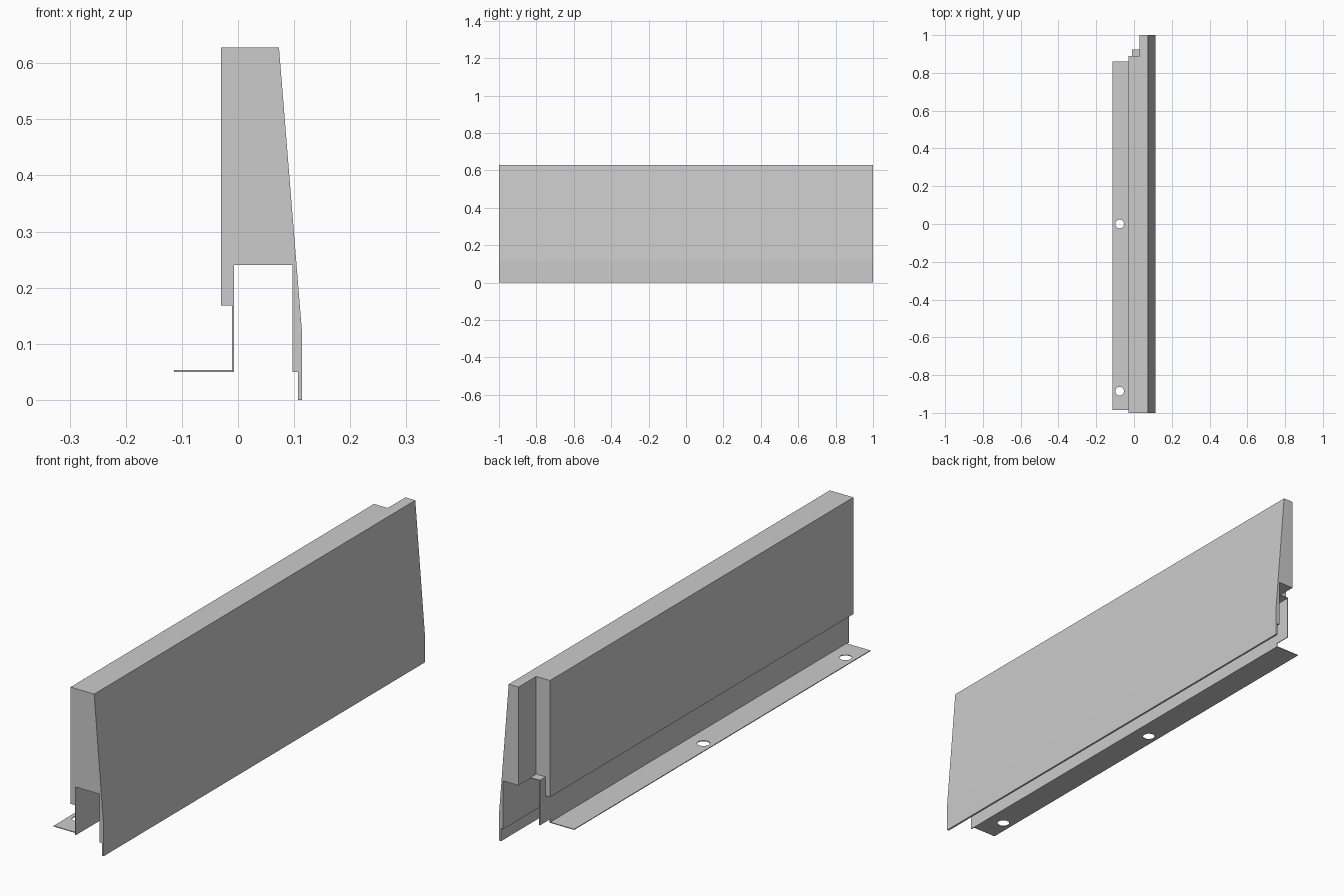
import bpy, bmesh
from mathutils import Matrix

if "Cube" in bpy.data.objects:
    bpy.data.objects.remove(bpy.data.objects["Cube"])


def make_object(name, bm):
    bmesh.ops.recalc_face_normals(bm, faces=bm.faces)
    mesh = bpy.data.meshes.new(name)
    bm.to_mesh(mesh)
    bm.free()
    obj = bpy.data.objects.new(name, mesh)
    bpy.context.collection.objects.link(obj)
    return obj


def extrude_profile(name, points, y0, y1):
    bm = bmesh.new()
    face = bm.faces.new([bm.verts.new((x, y0, z)) for x, z in points])
    ext = bmesh.ops.extrude_face_region(bm, geom=[face])["geom"]
    verts = [v for v in ext if isinstance(v, bmesh.types.BMVert)]
    bmesh.ops.translate(bm, verts=verts, vec=(0, y1 - y0, 0))
    return make_object(name, bm)


def box_cutter(x0, x1, y0, y1, z0, z1):
    return extrude_profile("cutter", [(x0, z0), (x1, z0), (x1, z1), (x0, z1)], y0, y1)


def hole_cutter(x, y, radius):
    bm = bmesh.new()
    bmesh.ops.create_cone(bm, cap_ends=True, segments=32, radius1=radius, radius2=radius,
                          depth=0.05, matrix=Matrix.Translation((x, y, 0.05)))
    return make_object("cutter", bm)


def cut(obj, cutter):
    mod = obj.modifiers.new("cut", "BOOLEAN")
    mod.operation = "DIFFERENCE"
    mod.solver = "EXACT"
    mod.object = cutter
    bpy.context.view_layer.objects.active = obj
    bpy.ops.object.modifier_apply(modifier=mod.name)
    bpy.data.objects.remove(cutter)


WEB_OUT, WEB_IN = -0.0105, -0.0075   # thin web behind the open channel
SHELF = 0.243                        # top of the thin channel lining

# Sloped panel, downward channel, web and mounting flange in one section
panel = extrude_profile("sloped_wall_panel", [
    (-0.03, 0.628), (0.073, 0.628), (0.1145, 0.115), (0.1145, 0.0),
    (0.1065, 0.0), (0.1065, 0.05), (0.097, 0.05), (0.097, 0.24),
    (WEB_IN, 0.24), (WEB_IN, 0.05), (-0.1145, 0.05), (-0.1145, 0.053),
    (WEB_OUT, 0.053), (WEB_OUT, 0.168), (-0.03, 0.168)], -1, 1)

# Stepped rear end: body, channel lining, then web and flange
cut(panel, box_cutter(-0.2, 0.03, 0.925, 1.1, -0.1, 0.8))
cut(panel, box_cutter(-0.2, 0.03, 0.89, 1.1, SHELF, 0.8))
cut(panel, box_cutter(-0.2, WEB_OUT, 0.89, 1.1, -0.1, 0.8))
cut(panel, box_cutter(-0.2, 0.03, 0.86, 1.1, -0.1, 0.065))

# Flange set back slightly at the front
cut(panel, box_cutter(-0.2, WEB_OUT, -1.1, -0.985, -0.1, 0.1))

# Fixing holes in the flange
for y in (-0.885, 0.0):
    cut(panel, hole_cutter(-0.076, y, 0.023))
